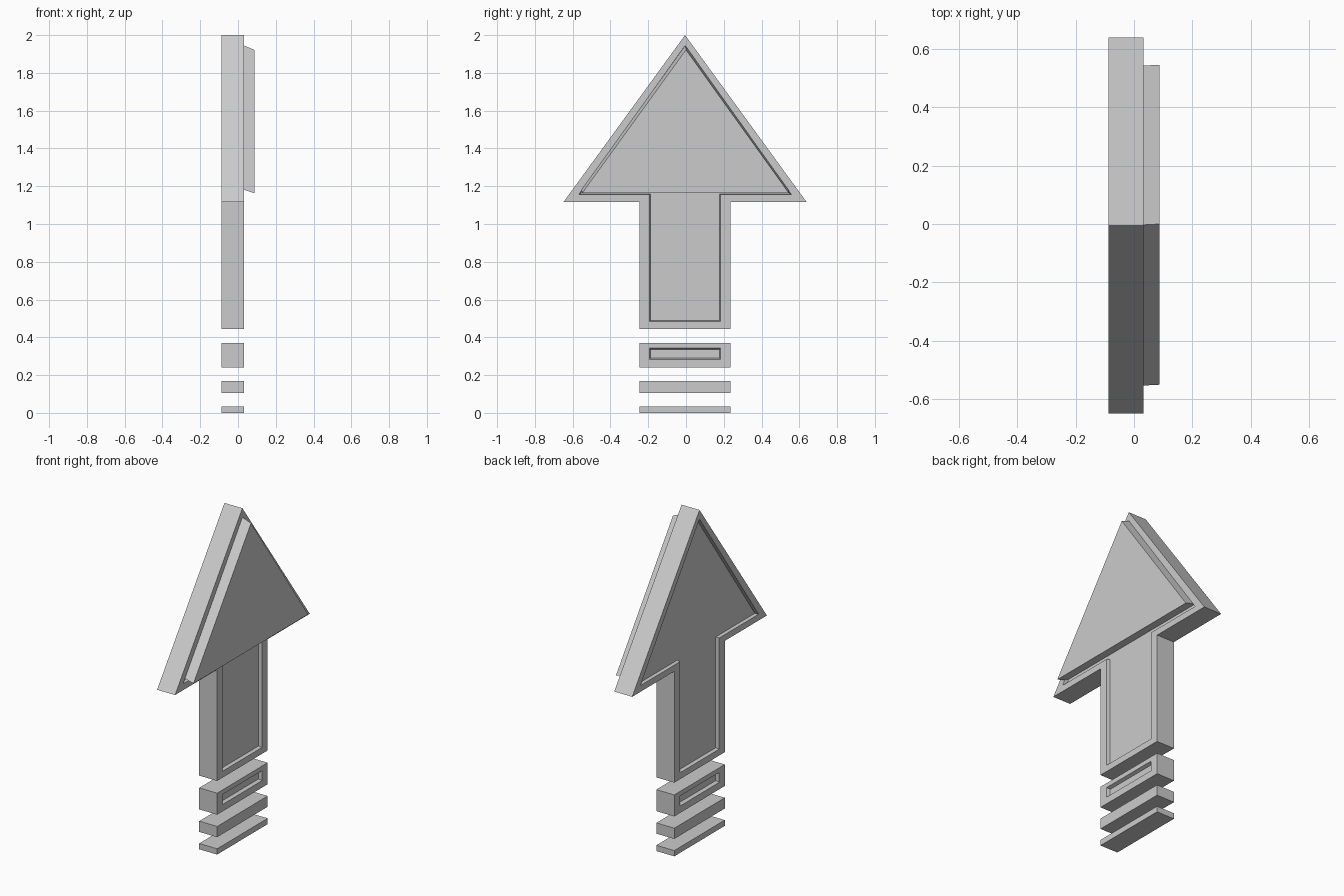
import bpy, bmesh

if "Cube" in bpy.data.objects:
    bpy.data.objects.remove(bpy.data.objects["Cube"])

X_BACK, X_FRONT, DEPTH = -0.087, 0.033, 0.02


def loft(name, loops):
    """Join matching (x, profile) loops with quads and cap both ends."""
    bm = bmesh.new()
    rings = [[bm.verts.new((x, y, z)) for y, z in prof] for x, prof in loops]
    for a, b in zip(rings, rings[1:]):
        for i in range(len(a)):
            j = (i + 1) % len(a)
            bm.faces.new((a[i], a[j], b[j], b[i]))
    bm.faces.new(rings[0])
    bm.faces.new(rings[-1])
    bmesh.ops.recalc_face_normals(bm, faces=bm.faces[:])
    me = bpy.data.meshes.new(name)
    bm.to_mesh(me)
    bm.free()
    ob = bpy.data.objects.new(name, me)
    bpy.context.collection.objects.link(ob)
    return ob


def recessed(name, outer, rim, floor):
    """Slab with a shallow recess in both broad faces."""
    return loft(name, [(X_BACK + DEPTH, floor), (X_BACK, rim), (X_BACK, outer),
                       (X_FRONT, outer), (X_FRONT, rim), (X_FRONT - DEPTH, floor)])


def arrow(apex, wing, base, half, bottom, c=-0.005):
    """Arrow outline in the y-z plane."""
    return [(c, apex), (c + wing, base), (c + half, base), (c + half, bottom),
            (c - half, bottom), (c - half, base), (c - wing, base)]


def rect(half, z0, z1, c=-0.005):
    return [(c - half, z0), (c + half, z0), (c + half, z1), (c - half, z1)]


# Main arrow body with recessed faces
recessed("arrow_body",
         arrow(2.0, 0.643, 1.117, 0.241, 0.445),
         arrow(1.945, 0.564, 1.155, 0.188, 0.484),
         arrow(1.938, 0.556, 1.158, 0.183, 0.489))

# Tail bars: the top one is recessed, the lower two are plain
recessed("tail_bar_top", rect(0.241, 0.241, 0.371),
         rect(0.188, 0.283, 0.343), rect(0.182, 0.290, 0.336))
for name, z0, z1 in (("tail_bar_middle", 0.105, 0.170), ("tail_bar_bottom", 0.0, 0.035)):
    loft(name, [(X_BACK, rect(0.241, z0, z1)), (X_FRONT, rect(0.241, z0, z1))])


# Raised triangular plate, leaning slightly downward as it comes forward
def triangle(dy, base, apex):
    return [(dy - 0.55, base), (dy + 0.545, base), (dy, apex)]


loft("head_plate", [(X_FRONT - DEPTH, triangle(-0.004, 1.188, 1.952)),
                    (0.087, triangle(0.0, 1.163, 1.922))])
